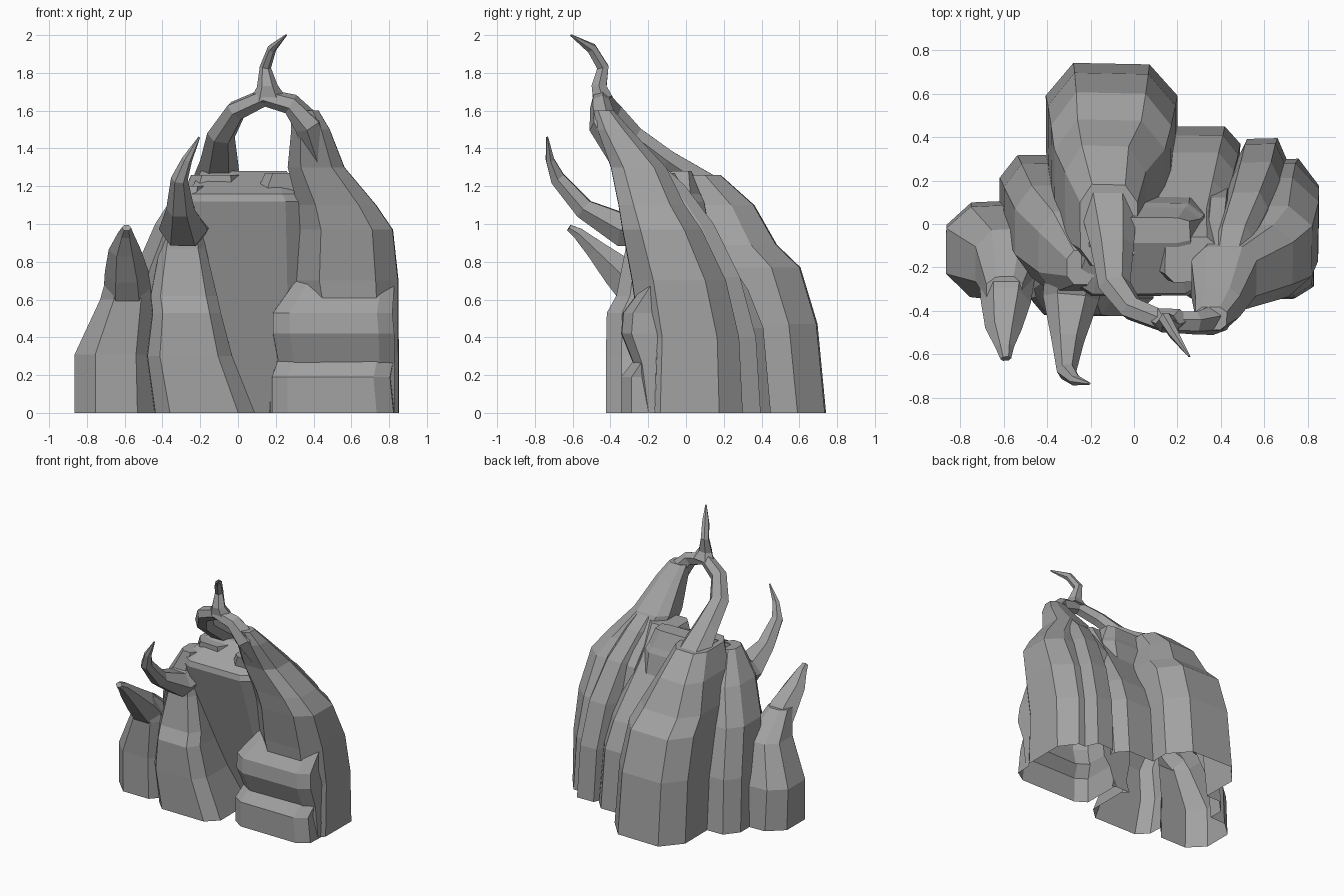
import bpy, bmesh, random
from mathutils import Vector

random.seed(4)
parts = []


def skin(name, rings):
    """Closed solid through a stack of equal rings."""
    bm = bmesh.new()
    loops = [[bm.verts.new(p) for p in ring] for ring in rings]
    n = len(loops[0])
    for a, b in zip(loops, loops[1:]):
        for i in range(n):
            j = (i + 1) % n
            bm.faces.new((a[i], a[j], b[j], b[i]))
    bm.faces.new(loops[0][::-1])
    bm.faces.new(loops[-1])
    bmesh.ops.recalc_face_normals(bm, faces=bm.faces[:])
    me = bpy.data.meshes.new(name)
    bm.to_mesh(me)
    bm.free()
    ob = bpy.data.objects.new(name, me)
    bpy.context.collection.objects.link(ob)
    parts.append(ob)
    return ob


def column(name, c, levels):
    """Chamfered rock column; c sets corner size, each level is z, x0, x1, y0, y1."""
    outline = [(1, -c), (1, c), (c, 1), (-c, 1), (-1, c), (-1, -c), (-c, -1), (c, -1)]
    jit = [(random.uniform(.95, 1), random.uniform(.95, 1)) for _ in outline]
    if levels[0][0] == 0:      # run past the ground, trimmed later
        levels = [(-.05 - .006 * len(parts),) + levels[0][1:]] + levels
    rings = []
    for z, x0, x1, y0, y1 in levels:
        rings.append([((x0 + x1) / 2 + u * a * (x1 - x0) / 2,
                       (y0 + y1) / 2 + v * b * (y1 - y0) / 2, z)
                      for (u, v), (a, b) in zip(outline, jit)])
    return skin(name, rings)


HEX = [(1, 0), (.5, .87), (-.5, .87), (-1, 0), (-.5, -.87), (.5, -.87)]


def horn(name, path):
    """Six-sided tapering tube; each point is x, y, z, width radius, depth radius."""
    pts = [Vector(p[:3]) for p in path]
    rings, prev, side = [], None, Vector((1, 0, 0))
    for i, p in enumerate(pts):
        t = (pts[min(i + 1, len(pts) - 1)] - pts[max(i - 1, 0)]).normalized()
        if prev:
            side = prev.rotation_difference(t) @ side
        side = (side - t * side.dot(t)).normalized()
        up = t.cross(side)
        rings.append([p + side * u * path[i][3] + up * v * path[i][4] for u, v in HEX])
        prev = t
    return skin(name, rings)


# Tall back lobe leaning forward
column("back_lobe", .58, [
    (0, -.41, .21, .05, .745), (.47, -.40, .20, 0, .70), (.77, -.385, .18, -.1, .61),
    (.89, -.37, .15, -.15, .485), (1.1, -.32, .06, -.2, .365), (1.26, -.25, .02, -.2, .185)])

# Solid core and the leaning wall with sloping shelf under the arch
column("core", .8, [(0, -.5, .6, .03, .26), (.7, -.42, .5, -.05, .16)])
column("cave_wall", .75, [
    (0, -.3, .36, .0, .3), (1.12, -.28, .33, -.34, .1),
    (1.16, -.27, .31, -.33, .08), (1.28, -.2, .26, -.09, .03)])

# Right hand columns that sweep up to the arch
column("right_column", .55, [
    (0, .42, .86, -.27, .31), (.4, .36, .86, -.25, .29), (.7, .3, .86, -.29, .22),
    (.97, .32, .83, -.34, .09), (1.1, .31, .74, -.36, .0), (1.3, .26, .57, -.4, -.1),
    (1.5, .28, .49, -.47, -.29), (1.6, .28, .43, -.49, -.38)])
column("back_right_column", .6, [
    (0, .47, .71, -.1, .4), (.4, .46, .7, -.1, .375), (.72, .44, .68, -.15, .29),
    (1.0, .41, .62, -.2, .15), (1.2, .37, .55, -.3, 0), (1.48, .34, .45, -.42, -.3)])
column("inner_back_column", .65, [
    (0, .1, .49, 0, .45), (.45, .1, .48, -.1, .41), (.65, .08, .46, -.15, .33),
    (.85, .06, .43, -.2, .2), (1.05, .04, .4, -.24, .07), (1.27, .14, .38, -.27, -.06)])
horn("inner_ridge", [
    (.4, .12, .65, .07, .09), (.39, .05, .95, .07, .09),
    (.37, -.14, 1.22, .065, .08), (.37, -.4, 1.5, .05, .06)])

# Stepped boulders at front right
column("lower_boulder", .72, [
    (0, .165, .84, -.35, .05), (.19, .165, .82, -.35, .05), (.29, .2, .84, -.27, .05)])
column("upper_boulder", .72, [
    (0, .2, .84, -.24, .06), (.26, .2, .84, -.28, .06), (.42, .17, .84, -.345, .06),
    (.53, .17, .83, -.335, .06), (.71, .3, .84, -.2, .06)])

# Left hand columns
column("far_left_column", .5, [
    (0, -.865, -.42, -.34, .11), (.31, -.865, -.43, -.34, .09),
    (.6, -.73, -.44, -.35, -.02), (.78, -.68, -.51, -.38, -.24)])
column("back_left_column", .5, [
    (0, -.62, -.3, -.1, .32), (.4, -.6, -.28, -.15, .28), (.75, -.55, -.24, -.25, .18),
    (1.0, -.44, -.18, -.32, .06), (1.2, -.31, -.18, -.28, -.12)])
column("front_left_boulder", .68, [
    (0, -.45, .09, -.425, .05), (.3, -.49, -.03, -.425, .05), (.53, -.46, -.09, -.42, .05),
    (.62, -.47, -.11, -.37, .05), (.87, -.42, -.17, -.32, 0), (1.04, -.38, -.2, -.31, -.1)])

# Arch over the shelf
horn("arch", [
    (-.125, .16, 1.16, .145, .09), (-.1, -.1, 1.335, .1, .065), (-.09, -.28, 1.47, .075, .06),
    (-.01, -.39, 1.6, .06, .055), (.14, -.45, 1.67, .05, .05), (.28, -.455, 1.635, .05, .06),
    (.37, -.44, 1.53, .075, .08), (.42, -.33, 1.36, .09, .08)])

# Curved horns
horn("top_horn", [
    (.16, -.44, 1.66, .1, .06), (.155, -.46, 1.73, .055, .045), (.145, -.44, 1.83, .03, .035),
    (.18, -.5, 1.93, .024, .03), (.255, -.61, 2.0, .005, .005)])
horn("middle_horn", [
    (-.27, -.12, 1.0, .13, .13), (-.29, -.34, .97, .13, .1), (-.305, -.54, 1.08, .075, .06),
    (-.31, -.68, 1.24, .045, .045), (-.27, -.72, 1.34, .028, .025), (-.205, -.735, 1.46, .005, .006)])
horn("left_horn", [
    (-.58, -.15, .52, .14, .13), (-.59, -.36, .75, .115, .1), (-.6, -.48, .865, .085, .06),
    (-.595, -.57, .95, .042, .035), (-.59, -.62, .98, .025, .02)])

# Merge everything into one rock
rock = parts[0]
rock.name = "rock_formation"
bpy.context.view_layer.objects.active = rock
for part in parts[1:]:
    mod = rock.modifiers.new("merge", 'BOOLEAN')
    mod.operation = 'UNION'
    mod.solver = 'EXACT'
    mod.object = part
    bpy.ops.object.modifier_apply(modifier=mod.name)
    bpy.data.objects.remove(part)

# Trim at the ground, leaving the underside open
bm = bmesh.new()
bm.from_mesh(rock.data)
bmesh.ops.bisect_plane(bm, geom=bm.verts[:] + bm.edges[:] + bm.faces[:],
                       plane_co=(0, 0, 0), plane_no=(0, 0, 1), clear_inner=True)
bm.to_mesh(rock.data)
bm.free()

# Dark grey stone
stone = bpy.data.materials.new("dark_stone")
stone.diffuse_color = (.36, .36, .36, 1)
rock.data.materials.clear()
rock.data.materials.append(stone)
for poly in rock.data.polygons:
    poly.material_index = 0
